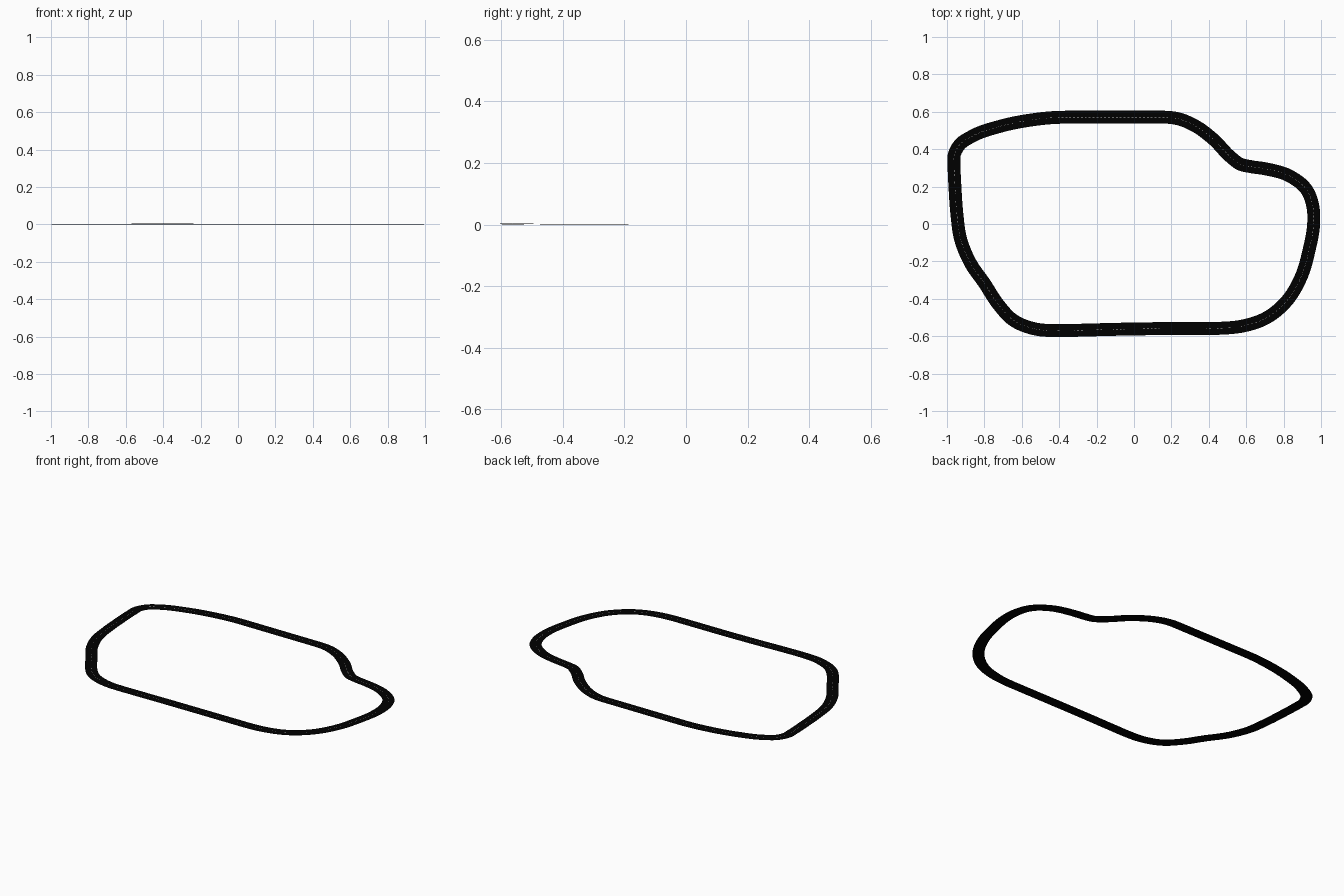
import bpy, bmesh, math
from mathutils import Vector
from mathutils.geometry import interpolate_bezier

if "Cube" in bpy.data.objects:
    bpy.data.objects.remove(bpy.data.objects["Cube"])

WIDTH, THICK = 0.069, 0.001
# Centreline of the circuit, clockwise from the top straight
PATH = [(-.37, .577), (-.30, .577), (.10, .577), (.163, .577), (.235, .568), (.32, .533),
        (.42, .46), (.515, .363), (.565, .326), (.62, .313), (.70, .301), (.83, .262),
        (.917, .193), (.955, .09), (.958, .02), (.933, -.134), (.89, -.278), (.81, -.41),
        (.703, -.497), (.575, -.54), (.47, -.551), (.38, -.552), (.08, -.554), (-.10, -.557),
        (-.34, -.563), (-.42, -.564), (-.532, -.555), (-.65, -.507), (-.73, -.422),
        (-.80, -.315), (-.88, -.198), (-.93, -.075), (-.95, .06), (-.960, .20), (-.965, .32),
        (-.964, .375), (-.935, .43), (-.869, .475), (-.72, .528), (-.56, .561)]


def material(name, rgb):
    m = bpy.data.materials.new(name)
    m.diffuse_color = (*rgb, 1)
    m.use_nodes = True
    m.node_tree.nodes["Principled BSDF"].inputs["Base Color"].default_value = m.diffuse_color
    return m


def smooth_loop(points, steps):
    pts = [Vector((x + .003, y - .006, 0)) for x, y in points]
    n = len(pts)
    tans = []
    for i in range(n):
        a, b = pts[i] - pts[i - 1], pts[(i + 1) % n] - pts[i]
        tans.append((a / a.length_squared + b / b.length_squared).normalized())
    # the two ends of the top straight run level
    for i in range(4):
        tans[i] = Vector((1, 0, 0))
    out = []
    for i in range(n):
        j = (i + 1) % n
        h = (pts[j] - pts[i]).length / 3
        out += interpolate_bezier(pts[i], pts[i] + tans[i] * h,
                                  pts[j] - tans[j] * h, pts[j], steps + 1)[:-1]
    return out


def resample(loop, count):
    ends = loop[1:] + loop[:1]
    lens = [(b - a).length for a, b in zip(loop, ends)]
    step, out, i, start = sum(lens) / count, [], 0, 0.0
    for k in range(count):
        while i < len(lens) - 1 and start + lens[i] < k * step:
            start += lens[i]
            i += 1
        out.append(loop[i].lerp(ends[i], (k * step - start) / lens[i]))
    return out


def ribbon(name, line, width, lift, mat, dashed=False):
    bm = bmesh.new()
    n = len(line)
    rows = []
    for i, p in enumerate(line):
        t = (line[(i + 1) % n] - line[i - 1]).normalized()
        side = Vector((-t.y, t.x, 0)) * width / 2
        # very slight rise on the lower left stretch
        rise = .003 * math.exp(-((p.x + .4) / .32) ** 2) if p.y < -.2 else 0
        up = Vector((0, 0, lift + rise))
        rows.append([bm.verts.new(p + side + up), bm.verts.new(p - side + up)])
    for i in range(0, n, 2 if dashed else 1):
        a, b = rows[i], rows[(i + 1) % n]
        bm.faces.new((a[0], a[1], b[1], b[0]))
    for f in bm.faces:
        f.normal_update()
        if f.normal.z < 0:
            f.normal_flip()
    me = bpy.data.meshes.new(name)
    bm.to_mesh(me)
    bm.free()
    me.materials.append(mat)
    ob = bpy.data.objects.new(name, me)
    bpy.context.collection.objects.link(ob)
    return ob


loop = smooth_loop(PATH, 24)
# Thin road slab
road = ribbon("road", resample(loop, 400), WIDTH, THICK, material("asphalt", (0, 0, 0)))
solid = road.modifiers.new("slab", 'SOLIDIFY')
solid.thickness = THICK
solid.offset = -1
# Dashed centre line
ribbon("centre_dashes", resample(loop, 500), .0012, THICK + .0003,
       material("paint", (.6, .6, .6)), dashed=True)
